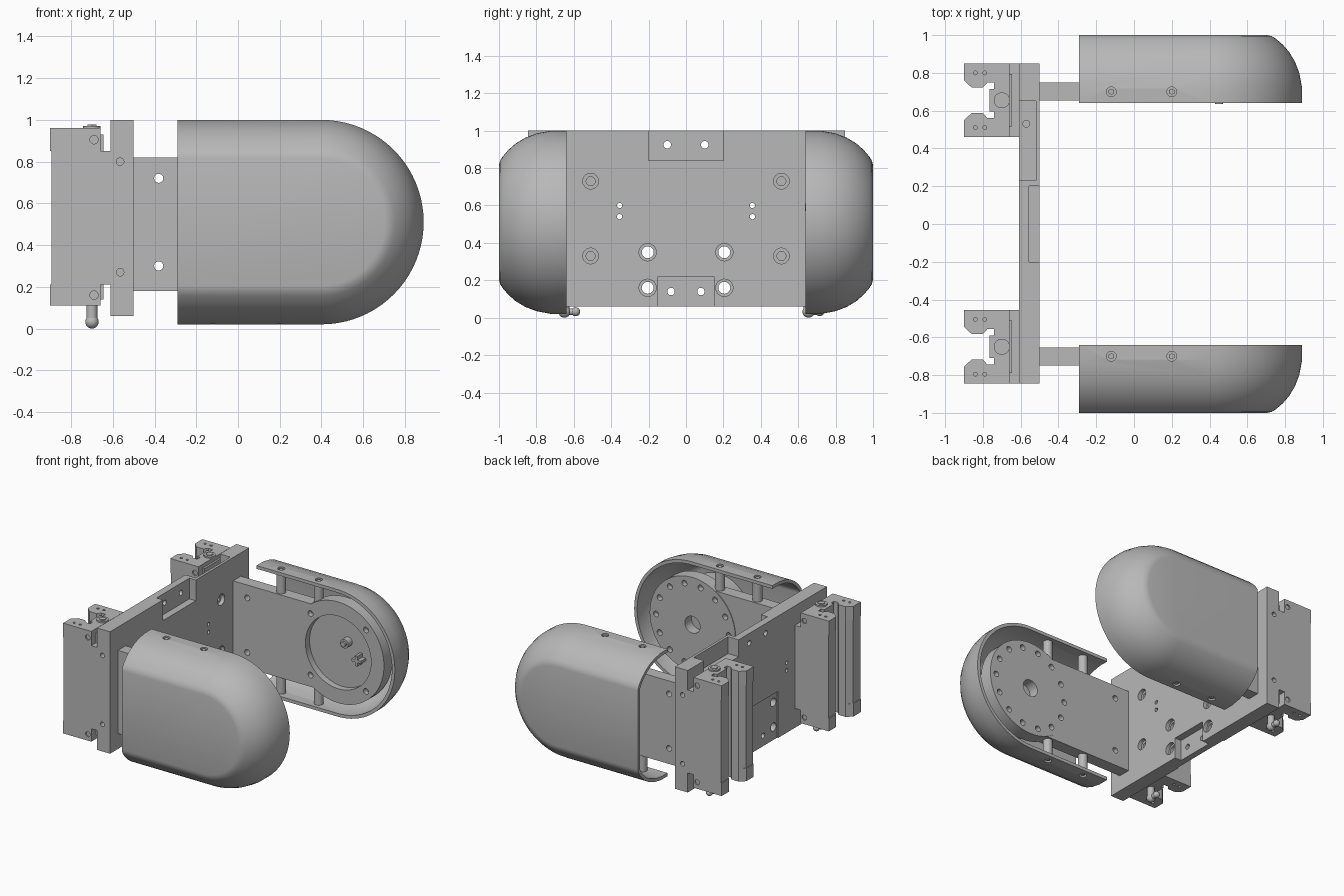
import bpy, bmesh, math
from mathutils import Matrix, Vector

cube = bpy.data.objects.get("Cube")
if cube:
    bpy.data.objects.remove(cube)

grey = bpy.data.materials.new("machined grey")
grey.use_nodes = True
COLOUR = (0.48, 0.48, 0.48, 1)
grey.diffuse_color = COLOUR
grey.node_tree.nodes["Principled BSDF"].inputs["Base Color"].default_value = COLOUR

AXES = {"x": Matrix.Rotation(math.pi / 2, 4, "Y"),
        "y": Matrix.Rotation(math.pi / 2, 4, "X"),
        "z": Matrix.Identity(4)}


def box(bm, lo, hi):
    mid = [(a + b) / 2 for a, b in zip(lo, hi)]
    size = [abs(b - a) for a, b in zip(lo, hi)]
    bmesh.ops.create_cube(bm, size=1, matrix=Matrix.Translation(mid) @ Matrix.Diagonal((*size, 1)))


def cyl(bm, centre, axis, r, length, sides=32):
    bmesh.ops.create_cone(bm, cap_ends=True, segments=sides, radius1=r, radius2=r, depth=length,
                          matrix=Matrix.Translation(centre) @ AXES[axis])


def ball(bm, centre, r):
    bmesh.ops.create_uvsphere(bm, u_segments=20, v_segments=12, radius=r,
                              matrix=Matrix.Translation(centre))


def prism(bm, outline, z0, z1):
    base = bm.faces.new([bm.verts.new((x, y, z0)) for x, y in outline])
    out = bmesh.ops.extrude_face_region(bm, geom=[base])
    verts = [v for v in out["geom"] if isinstance(v, bmesh.types.BMVert)]
    bmesh.ops.translate(bm, verts=verts, vec=(0, 0, z1 - z0))


def finish(bm, name):
    bmesh.ops.recalc_face_normals(bm, faces=bm.faces)
    mesh = bpy.data.meshes.new(name)
    bm.to_mesh(mesh)
    bm.free()
    mesh.materials.append(grey)
    obj = bpy.data.objects.new(name, mesh)
    bpy.context.collection.objects.link(obj)
    return obj


def activate(obj):
    bpy.ops.object.select_all(action="DESELECT")
    obj.select_set(True)
    bpy.context.view_layer.objects.active = obj


def cut(obj, bm):
    cutter = finish(bm, "cutter")
    cutter.hide_render = True
    mod = obj.modifiers.new("cut", "BOOLEAN")
    mod.operation, mod.solver, mod.object = "DIFFERENCE", "EXACT", cutter
    activate(obj)
    bpy.ops.object.modifier_apply(modifier=mod.name)
    bpy.data.objects.remove(cutter)


def smooth(obj):
    activate(obj)
    bpy.ops.object.shade_smooth_by_angle(angle=math.radians(32))


CX, CZ, R = 0.40, 0.51, 0.49      # centre and radius of the rounded end
X0, X1 = -0.61, -0.50             # faces of the back plate

# Back plate with pockets first, then holes
bm = bmesh.new()
box(bm, (X0, -0.845, 0.06), (X1, 0.85, 1.0))
plate = finish(bm, "back_plate")
bm = bmesh.new()
box(bm, (-0.555, -0.2, 0.84), (-0.4, 0.2, 1.1))
box(bm, (-0.555, -0.15, 0), (-0.4, 0.15, 0.22))
box(bm, (-0.7, 0.23, 0.87), (-0.52, 0.65, 1.1))
box(bm, (-0.7, -0.25, 0), (X0 + 0.008, 0.25, 0.42))
for y in (-0.51, 0.51):
    for z in (0.33, 0.73):
        cyl(bm, (X1, y, z), "x", 0.042, 0.06)
for y in (-0.205, 0.205):
    for z in (0.16, 0.35):
        cyl(bm, (X1, y, z), "x", 0.046, 0.06)
cut(plate, bm)
bm = bmesh.new()
for s in (-1, 1):
    through = [(0.1, 0.925, 0.02), (0.08, 0.14, 0.02), (0.355, 0.6, 0.014), (0.355, 0.54, 0.014),
               (0.205, 0.35, 0.032), (0.205, 0.16, 0.032)]
    for y, z, r in through:
        cyl(bm, (X0, s * y, z), "x", r, 0.5, 20)
    for z in (0.33, 0.73):
        cyl(bm, (X1, s * 0.51, z), "x", 0.024, 0.14, 20)
    for z in (0.27, 0.8):
        cyl(bm, (-0.565, s * 0.85, z), "y", 0.018, 0.1, 20)
cyl(bm, (-0.57, 0.53, 0.87), "z", 0.018, 0.1, 20)
cut(plate, bm)
smooth(plate)

# Rail carriages: slotted body, end caps, seals and grease nipple
HALF_JAW = [(-0.61, 0.195), (-0.895, 0.195), (-0.895, 0.105), (-0.86, 0.068), (-0.80, 0.068),
            (-0.775, 0.095), (-0.74, 0.095), (-0.74, 0.06), (-0.765, 0.06)]


def jaw(yc, rear, grow):
    half = [(x, y) for x, y in HALF_JAW]
    half[0] = (rear, half[0][1])
    half = [(x - grow if x < -0.88 else x, y) for x, y in half]
    return [(x, yc + y) for x, y in half] + [(x, yc - y) for x, y in reversed(half)]


for side, yc in (("front", -0.65), ("rear", 0.655)):
    bm = bmesh.new()
    prism(bm, jaw(yc, X0, 0), 0.21, 0.85)
    smooth(finish(bm, side + "_carriage_body"))
    for end, z0, z1, face in (("lower", 0.11, 0.21, 0.11), ("upper", 0.85, 0.96, 0.96)):
        bm = bmesh.new()
        prism(bm, jaw(yc, -0.66, 0.005), z0, z1)
        cap = finish(bm, f"{side}_{end}_end_cap")
        bm = bmesh.new()
        for s in (-1, 1):
            cyl(bm, (-0.69, yc + s * 0.195, (z0 + z1) / 2), "y", 0.02, 0.02, 20)
            for x in (-0.84, -0.79):
                cyl(bm, (x, yc + s * 0.145, face), "z", 0.01, 0.02, 12)
        cut(cap, bm)
        smooth(cap)
    bm = bmesh.new()
    box(bm, (-0.67, yc - 0.14, 0.14), (-0.645, yc + 0.14, 0.93))
    finish(bm, side + "_seal_strip")
    bm = bmesh.new()
    cyl(bm, (-0.70, yc, 0.965), "z", 0.042, 0.012)
    cyl(bm, (-0.70, yc, 0.97), "z", 0.026, 0.014, 6)
    smooth(finish(bm, side + "_plug"))
    bm = bmesh.new()
    cyl(bm, (-0.70, yc, 0.075), "z", 0.026, 0.08, 20)
    ball(bm, (-0.70, yc, 0.032), 0.032)
    cyl(bm, (-0.70, yc + 0.03, 0.032), "y", 0.018, 0.06, 20)
    ball(bm, (-0.70, yc + 0.06, 0.032), 0.024)
    smooth(finish(bm, side + "_grease_nipple"))

# Shell section: distance from the middle and inset from the outline
SECTION = [(0.64, 0), (0.72, 0), (0.80, 0.015), (0.86, 0.038), (0.91, 0.068), (0.95, 0.103),
           (0.98, 0.138), (0.994, 0.16), (1.0, 0.185)]

for s, side in ((-1, "front"), (1, "rear")):
    # Hollow cover, open towards the middle and the back plate
    bm = bmesh.new()
    rows = []
    for y, inset in SECTION:
        r = R - inset
        arc = [(CX + r * math.sin(math.pi * i / 40), CZ + r * math.cos(math.pi * i / 40))
               for i in range(41)]
        pts = [(-0.29, CZ + r)] + arc + [(-0.29, CZ - r)]
        rows.append([bm.verts.new((x, s * y, z)) for x, z in pts])
    for a, b in zip(rows, rows[1:]):
        for i in range(len(a) - 1):
            bm.faces.new((a[i], a[i + 1], b[i + 1], b[i]))
    bm.faces.new(rows[-1])
    cover = finish(bm, side + "_cover")
    mod = cover.modifiers.new("wall", "SOLIDIFY")
    mod.thickness, mod.offset = 0.025, -1
    activate(cover)
    bpy.ops.object.modifier_apply(modifier=mod.name)
    bm = bmesh.new()
    for x in (-0.12, 0.2):
        for z in (0.02, 1.0):
            cyl(bm, (x, s * 0.7, z), "z", 0.026, 0.1, 20)
    cut(cover, bm)
    smooth(cover)

    # Posts and screws that carry the cover
    bm = bmesh.new()
    for x in (-0.12, 0.2):
        for t in (-1, 1):
            cyl(bm, (x, s * 0.7, CZ + t * 0.38), "z", 0.034, 0.168, 24)
            cyl(bm, (x, s * 0.7, CZ + t * 0.47), "z", 0.016, 0.03, 6)
    smooth(finish(bm, side + "_cover_posts"))

    # Arm plate with a round head
    bm = bmesh.new()
    box(bm, (X1, s * 0.655, 0.18), (0.25, s * 0.75, 0.82))
    arm = finish(bm, side + "_arm")
    bm = bmesh.new()
    cyl(bm, (CX, s * 0.7025, CZ), "y", 0.36, 0.2, 64)
    for z in (0.3, 0.72):
        cyl(bm, (-0.38, s * 0.7, z), "y", 0.022, 0.3, 20)
    cut(arm, bm)
    smooth(arm)
    bm = bmesh.new()
    cyl(bm, (CX, s * 0.70, CZ), "y", 0.39 if s > 0 else 0.365, 0.1, 64)
    head = finish(bm, side + "_arm_head")
    bm = bmesh.new()
    if s > 0:
        cyl(bm, (CX, 0.65, CZ), "y", 0.28, 0.1, 48)
        for i in range(4):
            a = math.pi * (i / 2 + 0.25)
            cyl(bm, (CX + 0.335 * math.cos(a), 0.65, CZ + 0.335 * math.sin(a)), "y", 0.022, 0.08, 20)
    else:
        cyl(bm, (CX, -0.65, CZ), "y", 0.065, 0.16)
        for i in range(14):
            a = math.tau * i / 14
            cyl(bm, (CX + 0.31 * math.cos(a), -0.65, CZ + 0.31 * math.sin(a)), "y", 0.022, 0.08, 20)
    cut(head, bm)
    smooth(head)

    # Drive housing between the arm and the cover
    bm = bmesh.new()
    cyl(bm, (CX, s * 0.86, CZ), "y", 0.27, 0.23, 48)
    smooth(finish(bm, side + "_drive_housing"))

# Connectors in the rear head pocket
bm = bmesh.new()
cyl(bm, (CX + 0.05, 0.68, CZ + 0.08), "y", 0.035, 0.06, 24)
cyl(bm, (CX + 0.05, 0.655, CZ + 0.08), "y", 0.02, 0.04, 16)
box(bm, (CX + 0.12, 0.64, CZ - 0.03), (CX + 0.2, 0.71, CZ - 0.01))
box(bm, (CX + 0.15, 0.64, CZ - 0.06), (CX + 0.17, 0.71, CZ + 0.02))
smooth(finish(bm, "pocket_connectors"))
